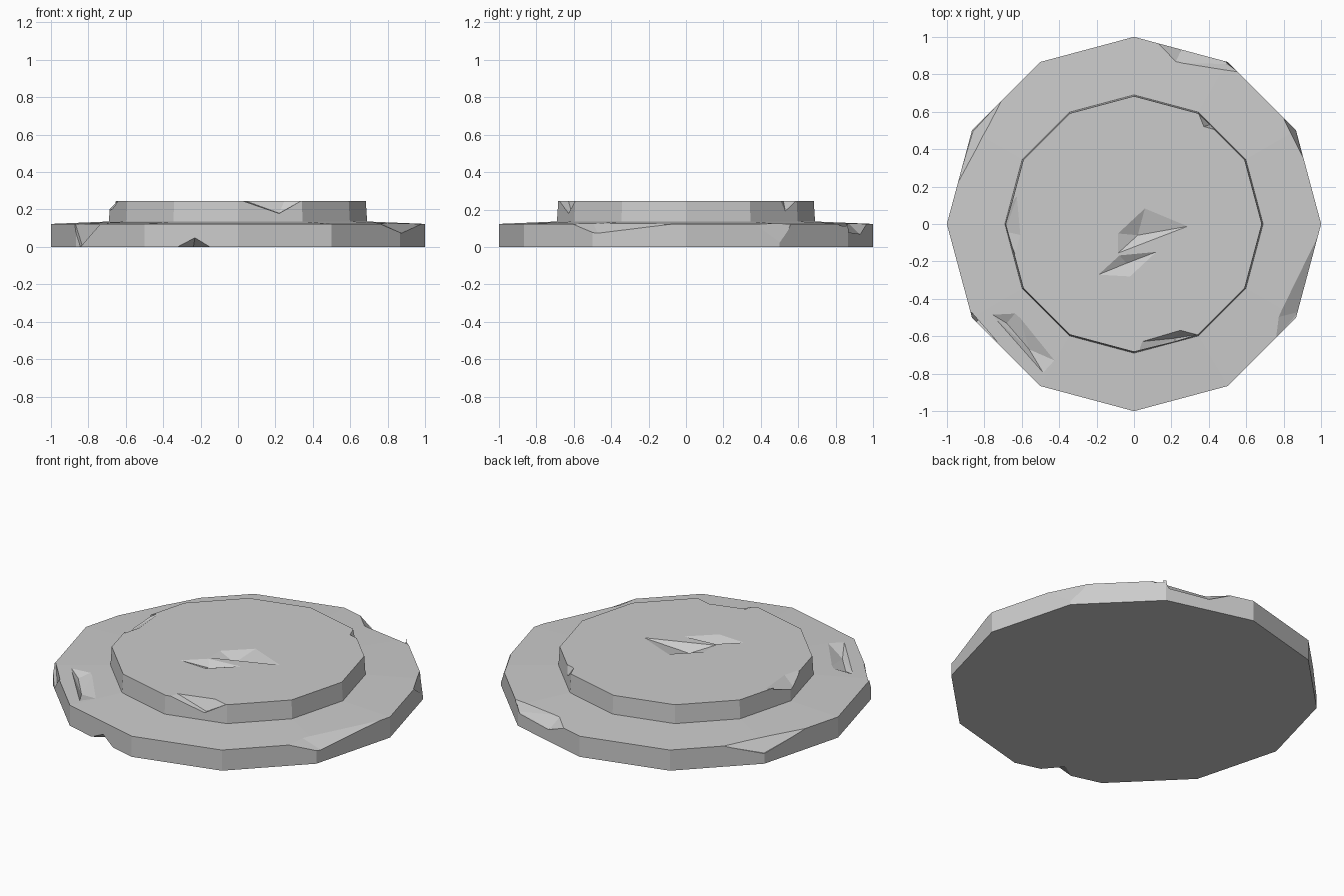
import bpy, bmesh, math


def make_object(name, bm):
    bmesh.ops.recalc_face_normals(bm, faces=bm.faces)
    mesh = bpy.data.meshes.new(name)
    bm.to_mesh(mesh)
    bm.free()
    obj = bpy.data.objects.new(name, mesh)
    bpy.context.collection.objects.link(obj)
    return obj


# Two-tier twelve-sided platform: (radius, height) profile turned around z
SIDES = 12
profile = [(1.0, 0.0), (1.0, 0.123), (0.69, 0.136), (0.683, 0.245)]
bm = bmesh.new()
rings = [[bm.verts.new((r * math.cos(math.tau * i / SIDES),
                        r * math.sin(math.tau * i / SIDES), z))
          for i in range(SIDES)] for r, z in profile]
for low, high in zip(rings, rings[1:]):
    for i in range(SIDES):
        j = (i + 1) % SIDES
        bm.faces.new((low[i], low[j], high[j], high[i]))
bm.faces.new(rings[0][::-1])
bm.faces.new(rings[-1])
platform = make_object("stepped_platform", bm)


# Each chip is a convex wedge that is cut out of the stone
def chip(name, points):
    bm = bmesh.new()
    verts = [bm.verts.new(p) for p in points]
    res = bmesh.ops.convex_hull(bm, input=verts)
    loose = [v for v in bm.verts if not v.link_faces]
    bmesh.ops.delete(bm, geom=loose, context='VERTS')
    cutter = make_object(name + "_cutter", bm)
    cutter.hide_render = True
    cutter.hide_viewport = True
    mod = platform.modifiers.new(name, 'BOOLEAN')
    mod.operation = 'DIFFERENCE'
    mod.solver = 'EXACT'
    mod.object = cutter


# Lower rim chips
chip("rim_chip_back", [(0.12, 0.97, 0.126), (0.22, 0.86, 0.134), (0.56, 0.81, 0.126),
                       (0.25, 0.925, 0.07), (0.50, 0.855, 0.08), (0.3, 1.05, 0.05), (0.35, 1.0, 0.2)])
chip("rim_chip_right", [(0.80, 0.56, 0.126), (0.90, 0.36, 0.126), (0.86, 0.52, 0.01),
                        (0.95, 0.55, 0.01), (0.95, 0.55, 0.2)])
chip("rim_chip_front_right", [(0.99, -0.04, 0.126), (0.87, -0.32, 0.13), (0.76, -0.5, 0.133),
                              (0.75, -0.62, 0.127), (0.88, -0.47, 0.07), (1.0, -0.5, 0.03),
                              (1.0, -0.4, 0.2)])
chip("rim_chip_left", [(-0.70, 0.67, 0.125), (-0.95, 0.2, 0.125), (-0.86, 0.495, 0.06),
                       (-0.95, 0.6, 0.06), (-0.95, 0.6, 0.2)])
chip("rim_chip_front_left", [(-0.87, -0.47, 0.126), (-0.73, -0.63, 0.126), (-0.83, -0.51, 0.0),
                             (-0.95, -0.65, 0.0), (-0.95, -0.65, 0.2)])
chip("foot_chip_front", [(-0.36, -0.92, -0.01), (-0.12, -0.98, -0.01), (-0.24, -0.84, -0.01),
                         (-0.23, -0.94, 0.05), (-0.22, -1.05, 0.06), (-0.25, -1.05, -0.03)])

# Dents in the tread
chip("tread_dent_front_left", [(-0.78, -0.47, 0.134), (-0.62, -0.46, 0.14), (-0.40, -0.74, 0.136),
                               (-0.47, -0.82, 0.132), (-0.56, -0.67, 0.095),
                               (-0.68, -0.53, 0.105), (-0.6, -0.6, 0.18)])

# Upper tier chips
chip("step_crack_front", [(0.01, -0.69, 0.25), (0.03, -0.63, 0.25), (0.25, -0.565, 0.25),
                          (0.345, -0.59, 0.25), (0.22, -0.61, 0.18), (0.22, -0.7, 0.175)])
chip("step_chip_left", [(-0.62, 0.16, 0.25), (-0.60, -0.06, 0.25), (-0.63, -0.17, 0.25),
                        (-0.69, -0.04, 0.19), (-0.73, 0.0, 0.2), (-0.73, 0.0, 0.27)])
chip("step_chip_back_right", [(0.34, 0.595, 0.25), (0.37, 0.52, 0.25), (0.44, 0.50, 0.25),
                              (0.42, 0.535, 0.17), (0.5, 0.6, 0.17), (0.5, 0.6, 0.25)])

# Crack in the middle of the top
chip("top_crack_back", [(0.06, 0.09, 0.247), (0.30, -0.01, 0.247), (-0.09, -0.05, 0.247),
                        (-0.09, -0.16, 0.247), (0.02, -0.06, 0.205), (0.05, 0.0, 0.27)])
chip("top_crack_front", [(-0.2, -0.275, 0.247), (-0.08, -0.165, 0.247), (0.13, -0.145, 0.247),
                         (-0.02, -0.285, 0.247), (-0.04, -0.21, 0.215), (0.0, -0.2, 0.27)])
